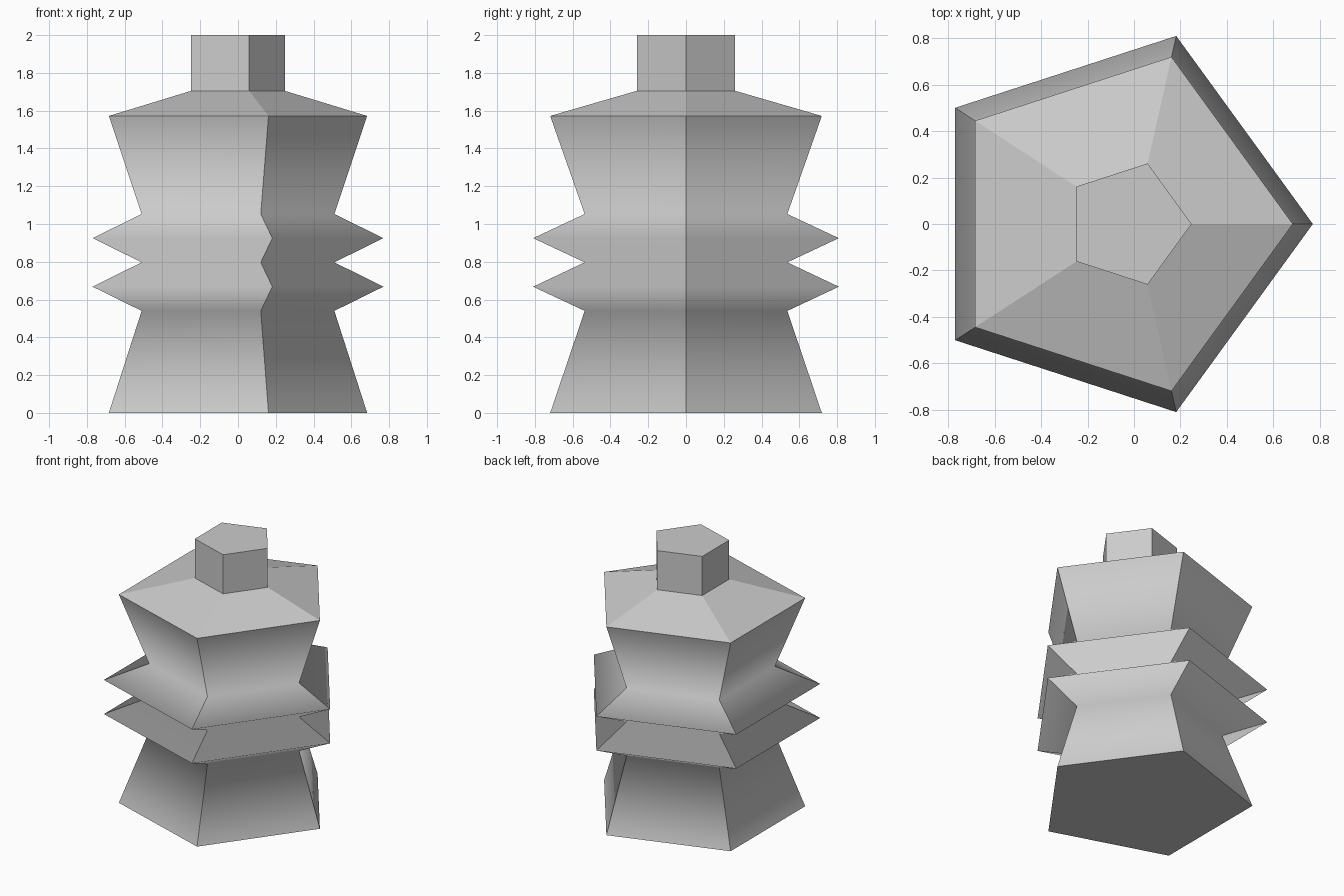
import bpy, bmesh, math

cube = bpy.data.objects.get("Cube")
if cube:
    bpy.data.objects.remove(cube, do_unlink=True)

SIDES = 5
# Shift that centres a pentagon's width on x = 0
SHIFT = (1 - math.cos(math.pi / SIDES)) / 2

grey = bpy.data.materials.new("plain grey")
grey.use_nodes = True
colour = (0.6, 0.6, 0.6, 1)
grey.diffuse_color = colour
grey.node_tree.nodes["Principled BSDF"].inputs["Base Color"].default_value = colour


def make_part(name, profile, smooth=False, cap_bottom=False, cap_top=False):
    """Stack pentagon rings from (radius, height) pairs, a corner facing +x."""
    bm = bmesh.new()
    rings = []
    for radius, z in profile:
        angles = [math.tau * i / SIDES for i in range(SIDES)]
        rings.append([bm.verts.new((radius * (math.cos(a) - SHIFT),
                                    radius * math.sin(a), z)) for a in angles])
    for low, high in zip(rings, rings[1:]):
        for i in range(SIDES):
            j = (i + 1) % SIDES
            face = bm.faces.new((low[i], low[j], high[j], high[i]))
            face.smooth = smooth
    if cap_bottom:
        bm.faces.new(rings[0][::-1])
    if cap_top:
        bm.faces.new(rings[-1])
    # Corner edges and end rims stay crisp, the folds between are shaded smooth
    ends = (profile[0][1], profile[-1][1])
    for edge in bm.edges:
        z1, z2 = (v.co.z for v in edge.verts)
        level = abs(z1 - z2) < 1e-4
        edge.smooth = level and min(abs(z1 - e) for e in ends) > 1e-4
    mesh = bpy.data.meshes.new(name)
    bm.to_mesh(mesh)
    bm.free()
    mesh.materials.append(grey)
    obj = bpy.data.objects.new(name, mesh)
    bpy.context.collection.objects.link(obj)
    return obj


WIDE, WAIST, FIN, NECK = 0.756, 0.564, 0.851, 0.274

# Pinched body with two pointed fins round the middle
make_part("body", [(WIDE, 0), (WAIST, 0.54), (FIN, 0.668), (WAIST, 0.797),
                   (FIN, 0.925), (WAIST, 1.053), (WIDE, 1.572)],
          smooth=True, cap_bottom=True)
# Sloping shoulder
make_part("shoulder", [(WIDE, 1.572), (NECK, 1.705)])
# Straight neck with a flat top
make_part("neck", [(NECK, 1.705), (NECK, 2.0)], cap_top=True)
